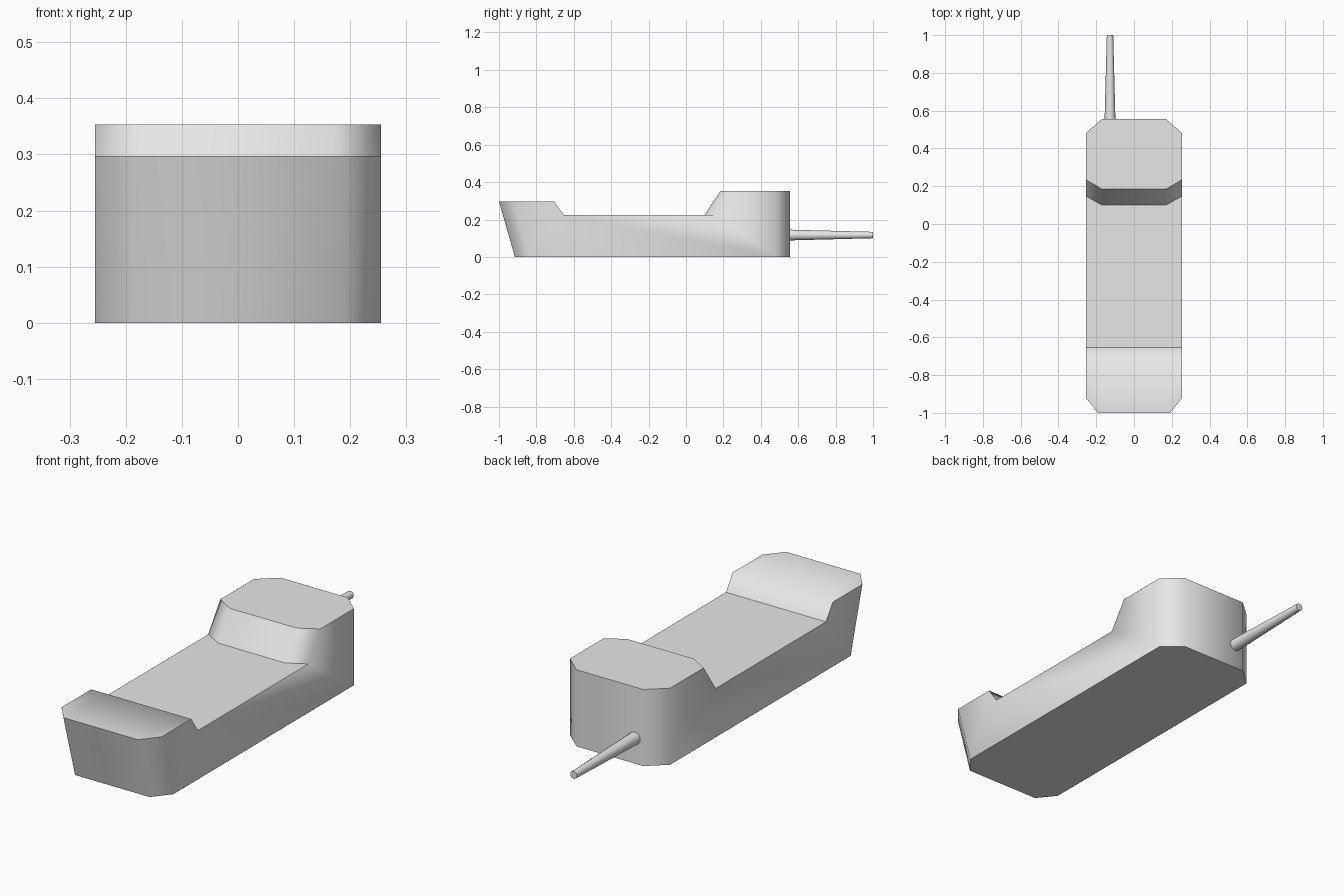
import bpy
import bmesh
import math

cube = bpy.data.objects.get("Cube")
if cube:
    bpy.data.objects.remove(cube, do_unlink=True)

# One plain grey for the whole handset
grey = bpy.data.materials.new("plain grey")
grey.use_nodes = True
colour = (0.8, 0.8, 0.8, 1)
grey.diffuse_color = colour
grey.node_tree.nodes["Principled BSDF"].inputs["Base Color"].default_value = colour

HALF = 0.255      # half the body width
DECK = 0.225      # height of the grip
MOUTH = 0.297     # height of the mouthpiece
EAR = 0.353       # height of the earpiece
MOUTH_EDGE = -0.705

# Side profiles: (half width, y, z) along the middle, and (y, z) at the sides
middle = [(0.19, -0.915, 0), (0.19, -1, MOUTH), (0.19, MOUTH_EDGE, MOUTH),
          (0.19, -0.655, DECK), (0.17, 0.1, DECK), (0.17, 0.185, EAR),
          (0.17, 0.555, EAR), (0.17, 0.555, 0)]
sides = [(-0.835, 0), (-0.92, MOUTH), (MOUTH_EDGE, MOUTH), (-0.655, DECK),
         (0.148, DECK), (0.235, EAR), (0.48, EAR), (0.48, 0)]


def build_body():
    bm = bmesh.new()
    # Loft four profiles from the right side to the left
    loops = [
        [bm.verts.new((-HALF, y, z)) for y, z in sides],
        [bm.verts.new((-x, y, z)) for x, y, z in middle],
        [bm.verts.new((x, y, z)) for x, y, z in middle],
        [bm.verts.new((HALF, y, z)) for y, z in sides],
    ]
    count = len(middle)
    for a, b in zip(loops, loops[1:]):
        for i in range(count):
            j = (i + 1) % count
            bm.faces.new((a[i], a[j], b[j], b[i]))
    bm.faces.new(loops[0])
    bm.faces.new(loops[-1])
    # Merge the coplanar strips into clean flat faces
    bmesh.ops.dissolve_limit(bm, angle_limit=math.radians(1),
                             verts=bm.verts, edges=bm.edges)
    bmesh.ops.recalc_face_normals(bm, faces=bm.faces)
    bm.normal_update()

    # Soft corners round the walls, crisp rims round the level faces
    for face in bm.faces:
        face.smooth = True
    for edge in bm.edges:
        level = any(abs(f.normal.z) > 0.99 for f in edge.link_faces)
        soft_lip = all(abs(v.co.y - MOUTH_EDGE) < 0.001 for v in edge.verts)
        square = edge.calc_face_angle(0) > math.radians(80)
        edge.smooth = soft_lip or not (level or square)

    mesh = bpy.data.meshes.new("handset_body")
    bm.to_mesh(mesh)
    bm.free()
    body = bpy.data.objects.new("handset_body", mesh)
    bpy.context.collection.objects.link(body)
    mesh.materials.append(grey)


def build_antenna():
    start, end = 0.54, 1.0
    bpy.ops.mesh.primitive_cone_add(
        vertices=16, radius1=0.029, radius2=0.017, depth=end - start,
        location=(-0.127, (start + end) / 2, 0.117),
        rotation=(-math.pi / 2, 0, 0))
    antenna = bpy.context.object
    antenna.name = "antenna"
    antenna.data.materials.append(grey)
    bpy.ops.object.shade_smooth_by_angle(angle=math.radians(40))


build_body()
build_antenna()
